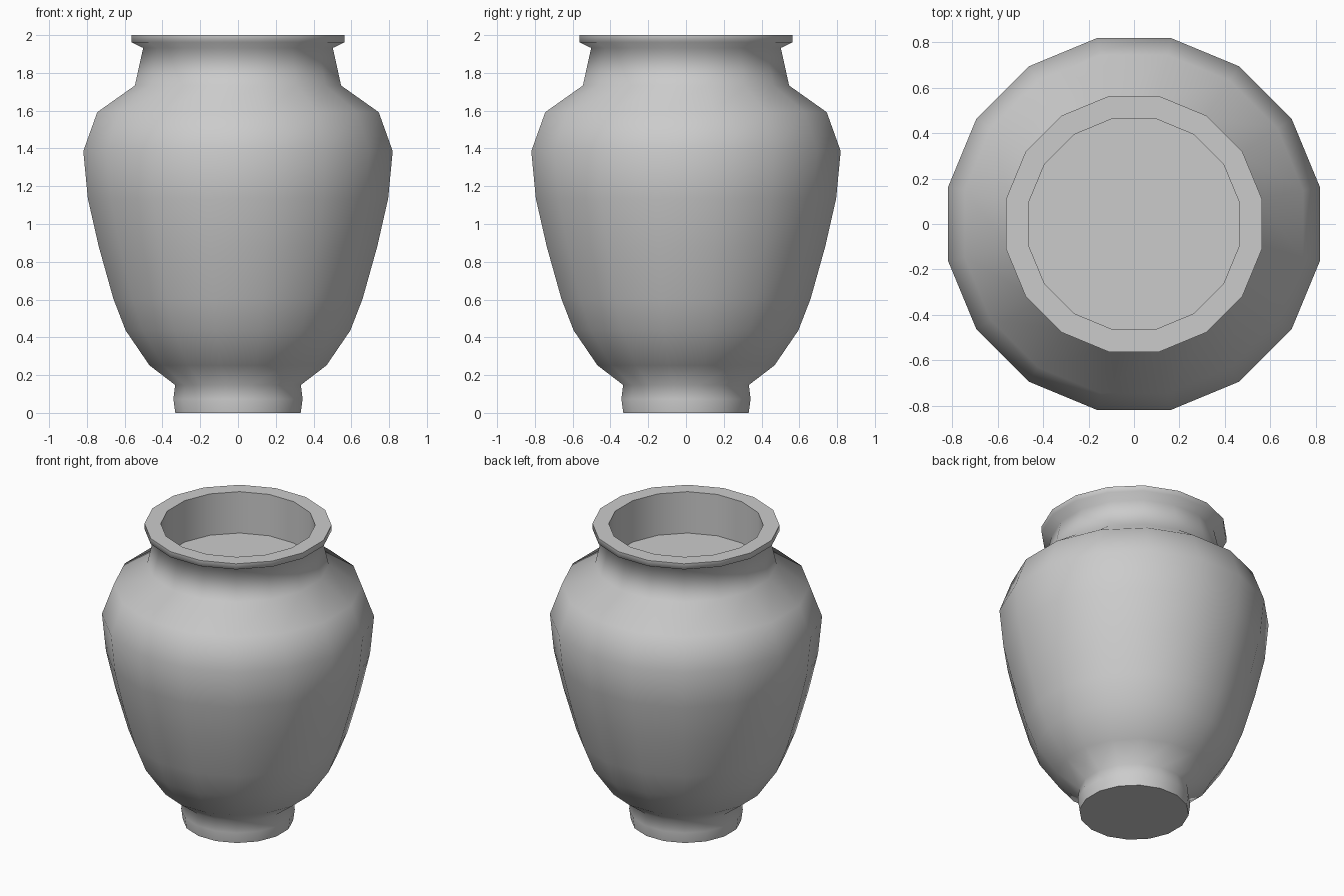
import bpy, bmesh, math

if "Cube" in bpy.data.objects:
    bpy.data.objects.remove(bpy.data.objects["Cube"])

SIDES = 16
# Face-on half widths are converted to corner radii
K = 1 / math.cos(math.pi / SIDES)

# Vase profile: foot, belly, shoulder, neck, lip, inner neck wall
PROFILE = [
    (0.332, 0.0), (0.342, 0.073), (0.333, 0.148),
    (0.469, 0.252), (0.595, 0.437), (0.660, 0.605), (0.737, 0.88), (0.795, 1.135),
    (0.819, 1.386), (0.745, 1.592), (0.546, 1.733),
    (0.502, 1.932), (0.563, 1.962), (0.563, 2.0),
    (0.465, 2.0), (0.465, 1.72),
]


def lathe(name, profile):
    bm = bmesh.new()
    rings = []
    for r, z in profile:
        ring = []
        for i in range(SIDES):
            a = 2 * math.pi * (i + 0.5) / SIDES
            ring.append(bm.verts.new((r * K * math.cos(a), r * K * math.sin(a), z)))
        rings.append(ring)
    for low, high in zip(rings, rings[1:]):
        for i in range(SIDES):
            j = (i + 1) % SIDES
            bm.faces.new((low[i], low[j], high[j], high[i]))
    # Underside of the foot and floor inside the neck
    bm.faces.new(rings[0][::-1])
    bm.faces.new(rings[-1])
    mesh = bpy.data.meshes.new(name)
    bm.to_mesh(mesh)
    bm.free()
    obj = bpy.data.objects.new(name, mesh)
    bpy.context.collection.objects.link(obj)
    return obj


vase = lathe("vase", PROFILE)
bpy.context.view_layer.objects.active = vase
vase.select_set(True)
bpy.ops.object.shade_smooth_by_angle(angle=math.radians(80))
